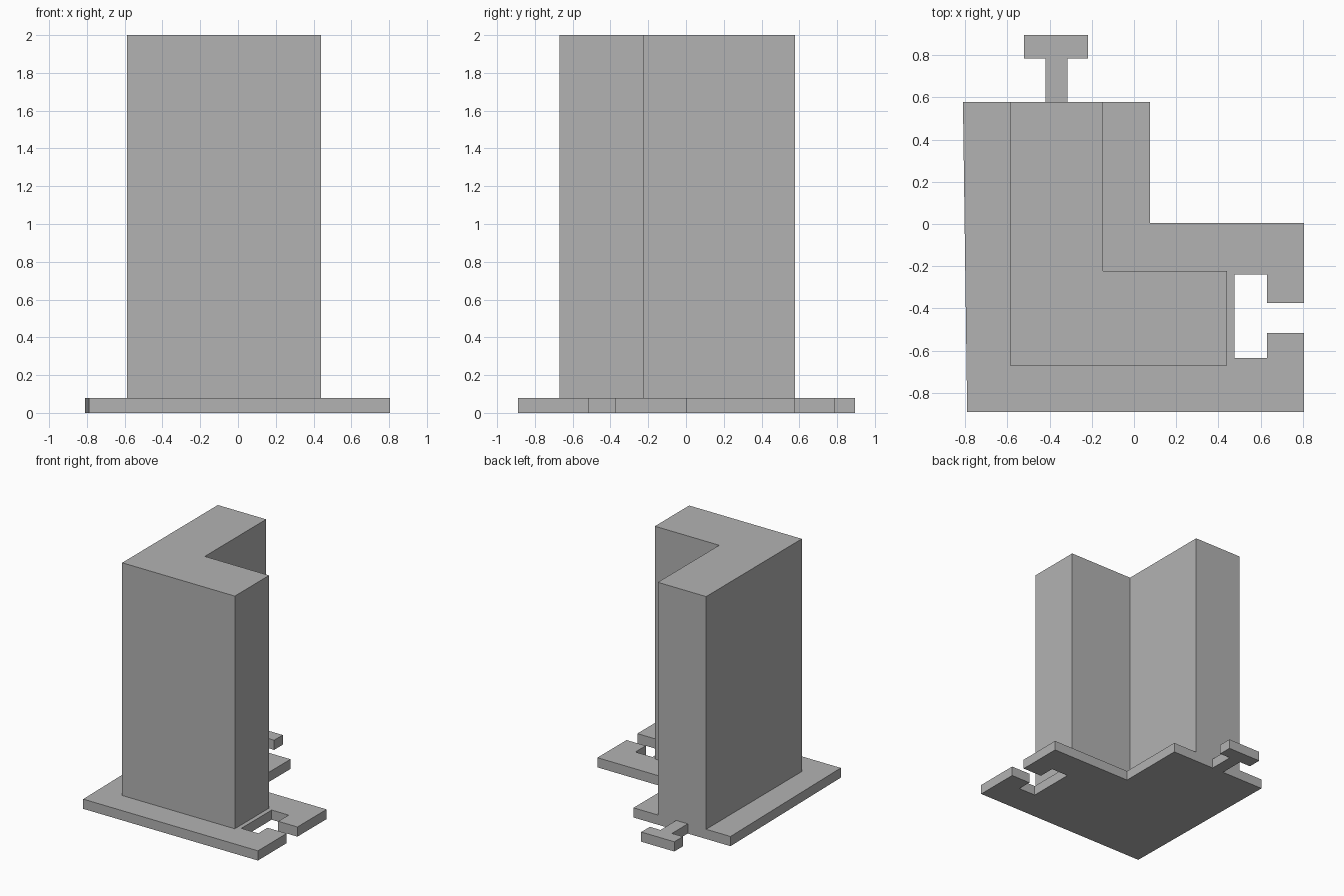
import bpy
import bmesh

cube = bpy.data.objects.get("Cube")
if cube:
    bpy.data.objects.remove(cube, do_unlink=True)

BASE_H = 0.08
TOP = 2.0
BACK = 0.577

grey = bpy.data.materials.new("plain grey")
grey.use_nodes = True
colour = (0.45, 0.45, 0.45, 1)
grey.diffuse_color = colour
grey.node_tree.nodes["Principled BSDF"].inputs["Base Color"].default_value = colour


def extrude_outline(name, outline, bottom, top):
    """Raise a counter-clockwise xy outline into a solid prism."""
    bm = bmesh.new()
    face = bm.faces.new([bm.verts.new((x, y, bottom)) for x, y in outline])
    raised = bmesh.ops.extrude_face_region(bm, geom=[face])["geom"]
    verts = [g for g in raised if isinstance(g, bmesh.types.BMVert)]
    bmesh.ops.translate(bm, verts=verts, vec=(0, 0, top - bottom))
    bmesh.ops.recalc_face_normals(bm, faces=bm.faces)
    mesh = bpy.data.meshes.new(name)
    bm.to_mesh(mesh)
    bm.free()
    mesh.materials.append(grey)
    obj = bpy.data.objects.new(name, mesh)
    bpy.context.collection.objects.link(obj)
    return obj


# L-shaped base plate with a T-shaped socket cut into its left end
extrude_outline("base_plate", [
    (-0.79, -0.89), (0.805, -0.89),
    (0.805, -0.515), (0.63, -0.515), (0.63, -0.635), (0.475, -0.635),
    (0.475, -0.24), (0.63, -0.24), (0.63, -0.375), (0.805, -0.375),
    (0.805, 0.005), (0.075, 0.005), (0.075, BACK), (-0.81, BACK),
], 0, BASE_H)

# T-shaped connector tab at the back
extrude_outline("connector_tab", [
    (-0.42, BACK), (-0.315, BACK), (-0.315, 0.783), (-0.218, 0.783),
    (-0.218, 0.895), (-0.52, 0.895), (-0.52, 0.783), (-0.42, 0.783),
], 0, BASE_H)

# Tall L-shaped corner wall
extrude_outline("corner_wall", [
    (-0.588, -0.67), (0.44, -0.67), (0.44, -0.223),
    (-0.147, -0.223), (-0.147, BACK), (-0.588, BACK),
], BASE_H, TOP)
